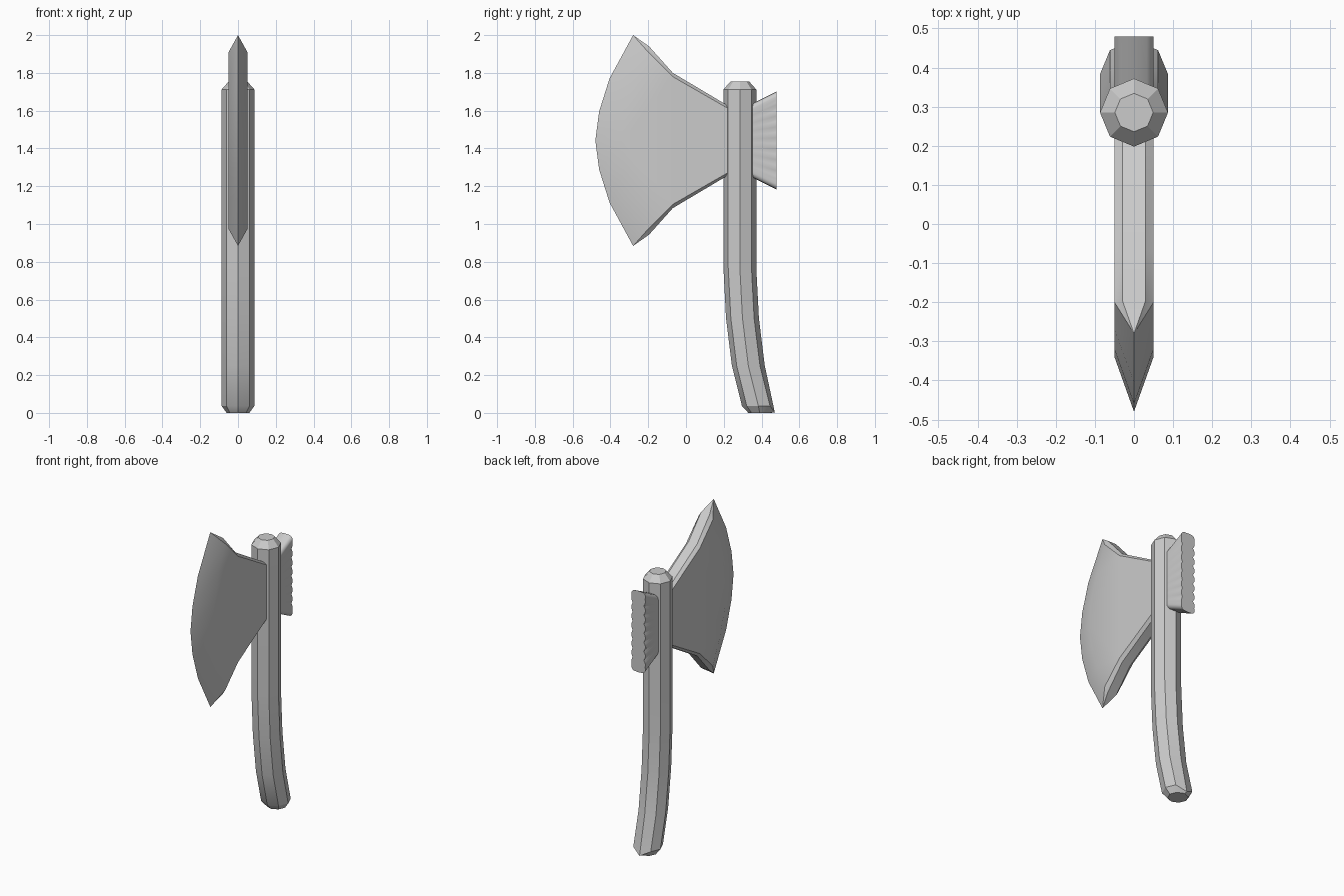
import bpy, bmesh, math

if "Cube" in bpy.data.objects:
    bpy.data.objects.remove(bpy.data.objects["Cube"])


def finish(name, bm):
    bmesh.ops.remove_doubles(bm, verts=bm.verts, dist=1e-5)
    bmesh.ops.recalc_face_normals(bm, faces=bm.faces)
    mesh = bpy.data.meshes.new(name)
    bm.to_mesh(mesh)
    bm.free()
    ob = bpy.data.objects.new(name, mesh)
    bpy.context.collection.objects.link(ob)
    bpy.ops.object.select_all(action='DESELECT')
    ob.select_set(True)
    bpy.context.view_layer.objects.active = ob
    bpy.ops.object.shade_smooth_by_angle(angle=math.radians(30))


def loft(name, rings):
    """Skin matching closed rings and cap the first and last."""
    bm = bmesh.new()
    rows = [[bm.verts.new(p) for p in ring] for ring in rings]
    n = len(rows[0])
    for a, b in zip(rows, rows[1:]):
        for i in range(n):
            j = (i + 1) % n
            bm.faces.new((a[i], a[j], b[j], b[i]))
    bm.faces.new(rows[0])
    bm.faces.new(rows[-1])
    finish(name, bm)


# Handle: octagon swept along a gently curved path with chamfered ends
def octagon(y, z, r):
    return [[r * math.sin(k * math.pi / 4), y + r * math.cos(k * math.pi / 4), z]
            for k in range(8)]


path = [(.285, 1.755, .049), (.285, 1.712, .087), (.285, .77, .087),
        (.299, .5, .087), (.33, .25, .087), (.383, .037, .087), (.39, 0, .06)]
rings = [octagon(*p) for p in path]
rings[-2][0][2] = .003          # heel of the butt reaches the ground
loft("handle", rings)

# Blade: flat cheeks, bevelled shoulders and a sharp curved edge, (x, y, z)
MID = 1.442
cheek = [(.05, .25, 1.596), (.05, -.07, 1.78), (.05, -.2, 1.91), (.05, -.2, 1.91),
         (.05, -.27, 1.75), (.05, -.32, 1.59), (.05, -.34, MID)]
rim = [(.03, .25, 1.61), (.03, -.07, 1.80), (.03, -.195, 1.94), (0, -.28, 2.0),
       (0, -.405, 1.77), (0, -.46, 1.595), (0, -.48, MID)]


def outline(half, side):
    full = half + [(x, y, 2 * MID - z) for x, y, z in half[-2::-1]]
    return [(x * side, y, z) for x, y, z in full]


bm = bmesh.new()
loops = [outline(cheek, 1), outline(rim, 1), outline(rim, -1), outline(cheek, -1)]
rows = [[bm.verts.new(p) for p in loop] for loop in loops]
n = len(rows[0])
for a, b in zip(rows, rows[1:]):
    for i in range(n):
        j = (i + 1) % n
        bm.faces.new((a[i], a[j], b[j], b[i]))
bm.faces.new(rows[0])
bm.faces.new(rows[-1])
bmesh.ops.remove_doubles(bm, verts=bm.verts, dist=1e-5)
bmesh.ops.dissolve_degenerate(bm, edges=bm.edges, dist=1e-5)
finish("blade", bm)


# Poll: flared rounded block whose rear edges are scalloped
def poll_ring(y, half, cut):
    r, steps, pts = .028, 32, []
    for side in (1, -1):
        depth = cut * (.6 if side > 0 else 1)
        for i in range(steps + 1):
            t = i / steps
            dent = depth * (1 - abs(math.sin(8 * math.pi * t))) if 0 < i < steps else 0
            pts.append((side * (.05 - dent), y, MID + side * (half - r) * (2 * t - 1)))
        for k in range(1, 8):
            a = k * math.pi / 8
            cx = .05 - r
            x = cx + r * math.cos(a) if k < 4 else -cx + r * math.cos(a) if k > 4 else 0
            pts.append((side * x, y, MID + side * (half - r + r * math.sin(a))))
    return pts


loft("poll", [poll_ring(.3, .17, 0), poll_ring(.4, .22, 0), poll_ring(.48, .26, .013)])
